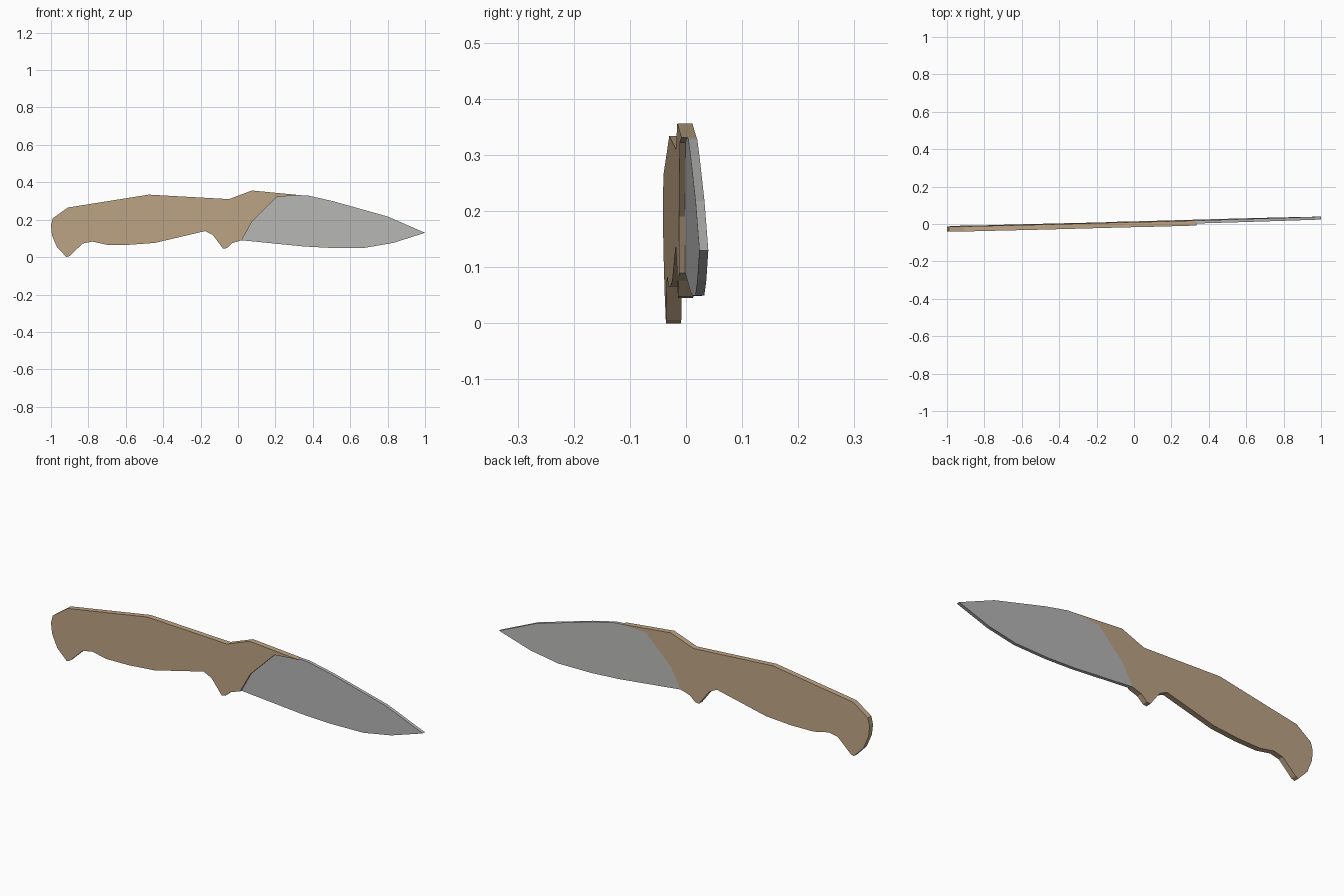
import bpy, bmesh

if "Cube" in bpy.data.objects:
    bpy.data.objects.remove(bpy.data.objects["Cube"])


def material(name, rgb):
    m = bpy.data.materials.new(name)
    m.diffuse_color = (*rgb, 1)
    m.use_nodes = True
    m.node_tree.nodes["Principled BSDF"].inputs["Base Color"].default_value = m.diffuse_color
    return m


def back_y(x, z):
    # the whole knife lies slightly turned and tilted; this is its flat back plane
    return 0.0155 + 0.0265 * x - 0.017 * z


def slab(name, outline, thickness, mat):
    # extrude an (x, z) outline forward from the shared back plane
    bm = bmesh.new()
    back = [bm.verts.new((x, back_y(x, z), z)) for x, z in outline]
    front = [bm.verts.new((x, back_y(x, z) - thickness, z)) for x, z in outline]
    bm.faces.new(back)
    bm.faces.new(front[::-1])
    n = len(outline)
    for i in range(n):
        j = (i + 1) % n
        bm.faces.new((back[i], front[i], front[j], back[j]))
    bmesh.ops.recalc_face_normals(bm, faces=bm.faces)
    me = bpy.data.meshes.new(name)
    bm.to_mesh(me)
    bm.free()
    me.materials.append(mat)
    ob = bpy.data.objects.new(name, me)
    bpy.context.collection.objects.link(ob)
    return ob


tan = material("tan_handle", (0.52, 0.375, 0.235))
steel = material("grey_steel", (0.49, 0.485, 0.48))

# seam where the blade meets the handle, from spine to heel
seam = [(.335, .331), (.208, .322), (.075, .19), (.02, .09)]

# handle with guard and hooked pommel
handle = seam + [
    (-.03, .075), (-.06, .048), (-.08, .045), (-.134, .118), (-.176, .139),
    (-.444, .076), (-.58, .066), (-.70, .066), (-.78, .083), (-.83, .073),
    (-.90, .006), (-.917, 0), (-.968, .053), (-.995, .118), (-1, .17),
    (-.99, .208), (-.91, .265), (-.477, .334), (-.048, .31), (.075, .356)]
slab("handle", handle, 0.027, tan)

# drop-point blade, thinner than the handle and flush at the back
blade = seam[::-1] + [
    (.38, .328), (.508, .299), (.80, .217), (1, .13), (.83, .076),
    (.68, .05), (.5, .049), (.35, .057)]
slab("blade", blade, 0.016, steel)
